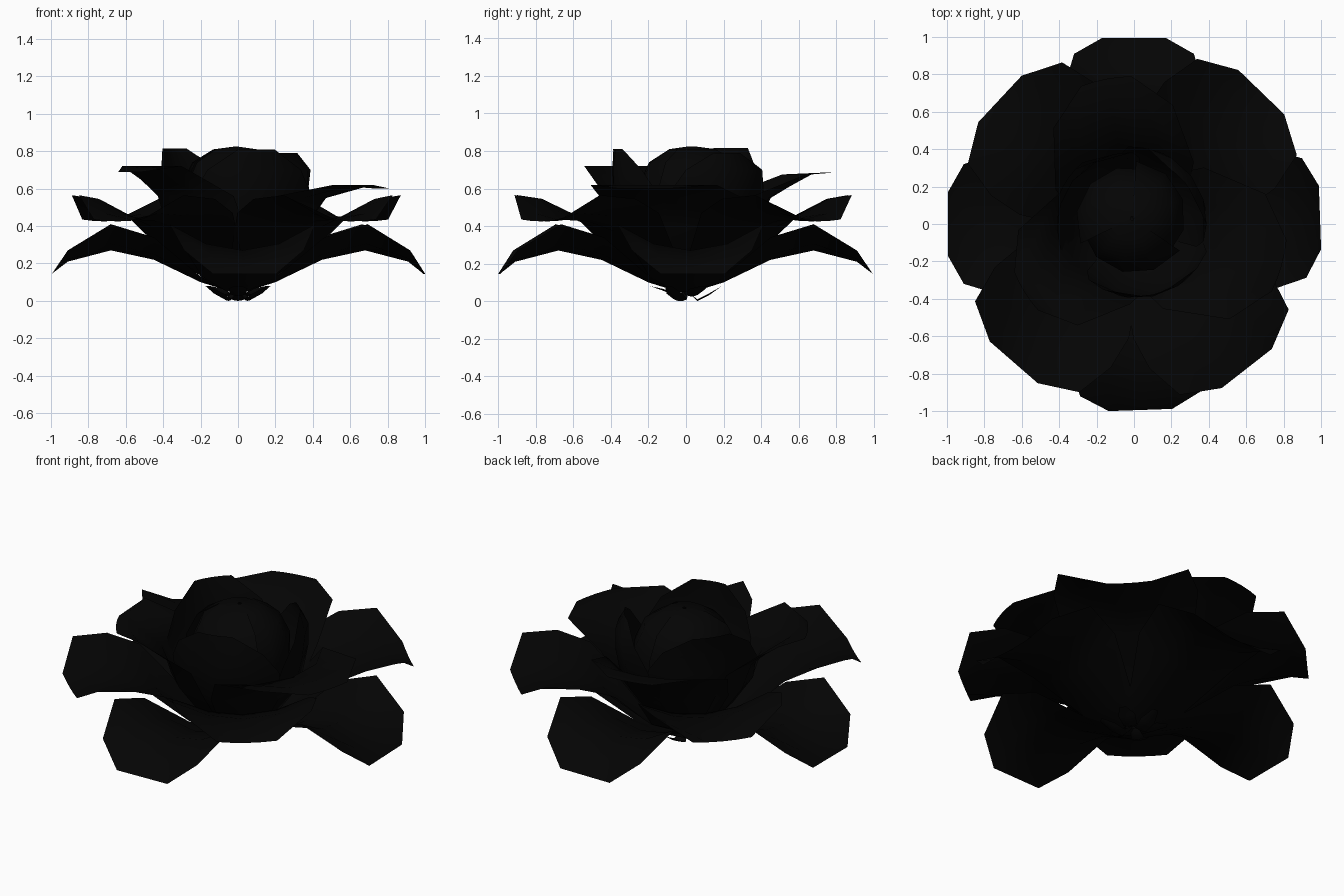
import bpy, bmesh, math
from mathutils import Matrix, Vector

cube = bpy.data.objects.get("Cube")
if cube:
    bpy.data.objects.remove(cube, do_unlink=True)

black = bpy.data.materials.new("petal_black")
black.use_nodes = True
colour = (0.0012, 0.0012, 0.0012, 1)
black.diffuse_color = colour
black.node_tree.nodes["Principled BSDF"].inputs["Base Color"].default_value = colour

COLUMNS = (-1, -0.5, 0, 0.5, 1)


def spread(r, z, width, lift, u):
    """Open petal: width runs sideways, edges lift."""
    return Vector((r, width * u, z + lift * u * u))


def wrap(r, z, angle, skew, u):
    """Cupped petal: width is a half angle around the axis, skew overlaps neighbours."""
    a = math.radians(angle) * u
    r *= 1 + skew * u
    return Vector((r * math.cos(a), r * math.sin(a), z))


def petal(name, rows, place, turn, centre=(0, 0, 0)):
    bm = bmesh.new()
    matrix = Matrix.Translation(centre) @ Matrix.Rotation(math.radians(turn), 4, "Z")
    grid = [[bm.verts.new(matrix @ place(*row, u)) for u in COLUMNS] for row in rows]
    for low, high in zip(grid, grid[1:]):
        for i in range(len(COLUMNS) - 1):
            bm.faces.new((low[i], high[i], high[i + 1], low[i + 1]))
    # inner side of the petal faces up
    bmesh.ops.reverse_faces(bm, faces=bm.faces[:])
    mesh = bpy.data.meshes.new(name)
    bm.to_mesh(mesh)
    bm.free()
    mesh.materials.append(black)
    for face in mesh.polygons:
        face.use_smooth = True
    obj = bpy.data.objects.new(name, mesh)
    bpy.context.collection.objects.link(obj)


# Drooping outer petals on the axes
outer = [(0.04, 0.05, 0.06, 0), (0.2, 0.10, 0.2, 0.03), (0.45, 0.22, 0.34, 0.12),
         (0.68, 0.27, 0.39, 0.14), (0.91, 0.21, 0.32, 0.06), (0.995, 0.145, 0.17, 0)]
for i, turn in enumerate((2, 90, 180, 272)):
    petal(f"outer_petal_{i + 1}", outer, spread, turn)

# Level petals on the diagonals
middle = [(0.05, 0.07, 0.06, 0), (0.25, 0.17, 0.25, 0.05), (0.48, 0.37, 0.38, 0.10),
          (0.66, 0.425, 0.41, 0.12), (0.87, 0.435, 0.37, 0.13), (0.98, 0.425, 0.17, 0.01)]
for i, turn in enumerate((46, 137, 229, 308)):
    petal(f"middle_petal_{i + 1}", middle, spread, turn)

# Three rising petals: turn, then radius and height of the waist, shoulder and tip
rising = [(-16, (0.48, 0.55), (0.72, 0.62), (0.82, 0.60)),
          (101, (0.46, 0.55), (0.67, 0.675), (0.79, 0.685)),
          (212, (0.43, 0.56), (0.62, 0.72), (0.69, 0.69))]
for i, (turn, waist, shoulder, tip) in enumerate(rising):
    rows = [(0.05, 0.09, 65, 0), (0.25, 0.22, 65, 0), (0.38, 0.40, 63, 0),
            (*waist, 55, 0), (*shoulder, 29, 0), (*tip, 10, 0)]
    petal(f"rising_petal_{i + 1}", rows, wrap, turn)

# Three cupped petals around the bud: turn, tip height, tip radius
for i, (turn, top, tip) in enumerate([(40, 0.79, 0.35), (145, 0.815, 0.43), (285, 0.81, 0.39)]):
    rows = [(0.05, 0.10, 62, 0), (0.26, 0.24, 62, 0.03), (0.37, 0.41, 60, 0.04),
            (0.40, 0.57, 54, 0.04), (0.40, 0.70, 40, 0.03), (tip, top, 15, 0)]
    petal(f"cup_petal_{i + 1}", rows, wrap, turn)

# Closed bud of overlapping petals
bud = [(0.05, 0.12, 66, 0), (0.21, 0.26, 66, 0.06), (0.29, 0.45, 66, 0.06),
       (0.29, 0.61, 66, 0.06), (0.23, 0.74, 66, 0.06), (0.12, 0.81, 66, 0.06),
       (0.01, 0.825, 66, 0)]
for i in range(3):
    petal(f"bud_petal_{i + 1}", bud, wrap, 20 + 120 * i, (-0.01, 0.03, 0))

# Small ragged sepals under the flower
for i in range(6):
    drop = 0.0 if i % 2 else 0.025
    rows = [(0.01, 0.05, 0.02, 0), (0.06, drop, 0.04, 0.01),
            (0.12, 0.03 + drop, 0.05, 0.01), (0.19, 0.08, 0.02, 0)]
    petal(f"sepal_{i + 1}", rows, spread, 30 + 60 * i)
